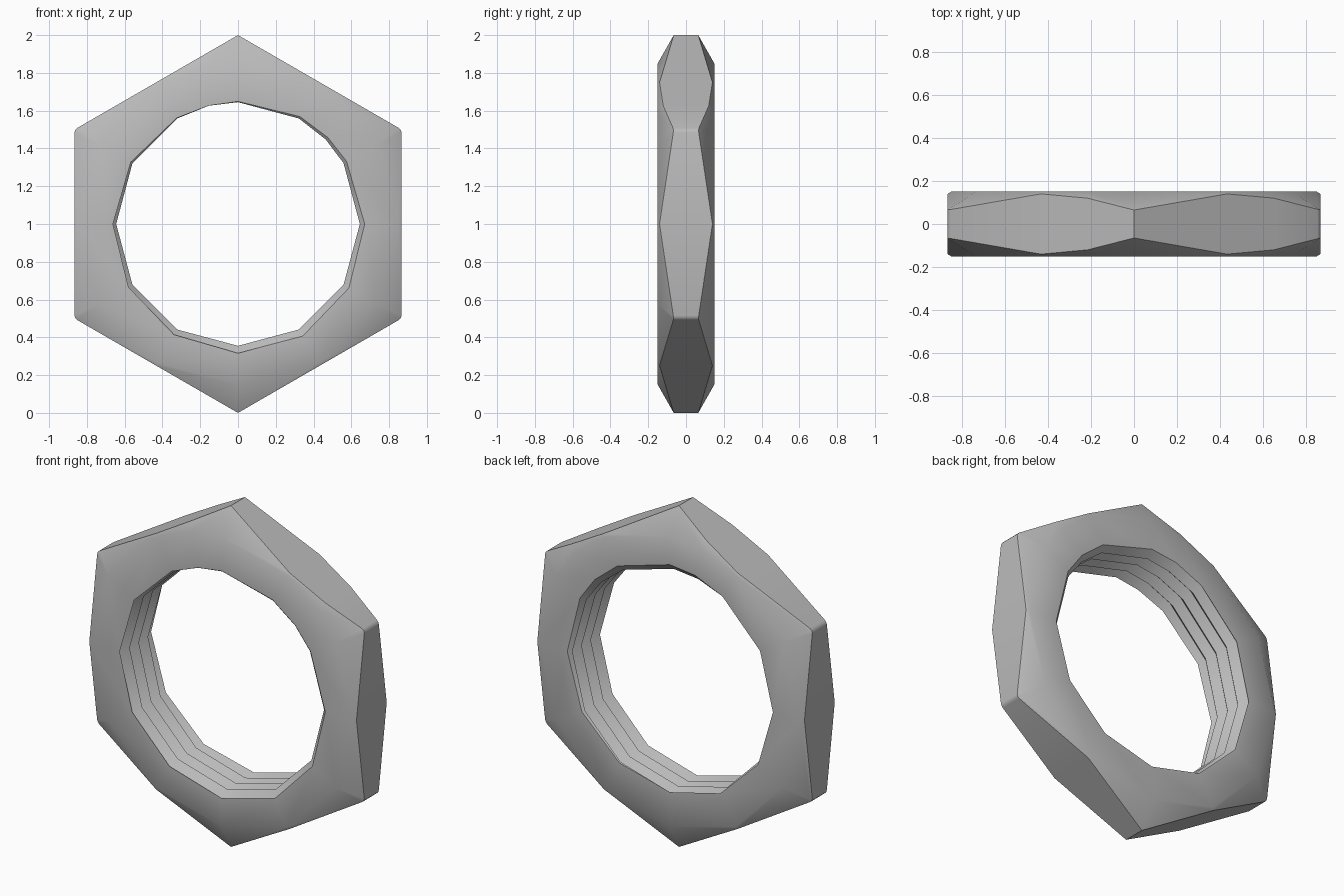
import bpy, bmesh, math

if "Cube" in bpy.data.objects:
    bpy.data.objects.remove(bpy.data.objects["Cube"])

HALF, APOTHEM, FACE_R = 0.15, 0.866, 0.85
CREST, ROOT, PITCH = 0.645, 0.688, 0.085
START = -HALF + 0.8 * PITCH
K_MIN, K_MAX = -2, 8
ANGLES = sorted([30 * i for i in range(12)] + [43.9, 103.9])
N = len(ANGLES)

bm = bmesh.new()
cache = {}


def vert(r, degrees, y):
    a = math.radians(degrees)
    co = (r * math.cos(a), y, 1 + r * math.sin(a))
    key = tuple(round(c, 4) for c in co)
    if key not in cache:
        cache[key] = bm.verts.new(co)
    return cache[key]


def face(*verts):
    unique = list(dict.fromkeys(verts))
    if len(unique) > 2 and not bm.faces.get(unique):
        bm.faces.new(unique)


def thread(i, k):
    """Point on half-turn k of the helical groove, cut off at the end faces."""
    lead = START - PITCH * ANGLES[i] / 360
    y = max(-HALF, min(HALF, lead + PITCH * k / 2))
    phase = (2 * (y - lead) / PITCH) % 2
    return vert(ROOT + (CREST - ROOT) * (1 - abs(phase - 1)), ANGLES[i], y)


def rim(i, side):
    """Hexagon edge where the conical chamfer meets the flat sides."""
    off = (ANGLES[i] + 30) % 60 - 30
    r = APOTHEM / math.cos(math.radians(off))
    return vert(r, ANGLES[i], side * (0.14 - 0.56 * (r - APOTHEM)))


# Chamfered end faces
for i in range(N):
    j = (i + 1) % N
    for side, k in ((-1, K_MIN), (1, K_MAX)):
        a, b = vert(FACE_R, ANGLES[i], side * HALF), vert(FACE_R, ANGLES[j], side * HALF)
        face(rim(i, side), rim(j, side), b, a)
        face(a, b, thread(j, k), thread(i, k))

# Flat hexagon sides
for i in range(N):
    j = (i + 1) % N
    face(rim(i, -1), rim(j, -1), rim(j, 1), rim(i, 1))

# Threaded bore, shifted one turn where the helix closes
for i in range(N):
    j, shift = ((i + 1) % N, 0) if i < N - 1 else (0, 2)
    for k in range(K_MIN, K_MAX):
        face(thread(i, k), thread(i, k + 1), thread(j, k + 1 - shift), thread(j, k - shift))

# Slightly eased side corners
corners = [e for e in bm.edges
           if all(abs(v.co.x) > 0.86 and abs(abs(v.co.z - 1) - 0.5) < 0.01 for v in e.verts)]
bmesh.ops.bevel(bm, geom=corners, offset=0.015, segments=2, profile=0.5, affect='EDGES')
bmesh.ops.recalc_face_normals(bm, faces=bm.faces)

mesh = bpy.data.meshes.new("hex_nut")
bm.to_mesh(mesh)
bm.free()
nut = bpy.data.objects.new("hex_nut", mesh)
bpy.context.collection.objects.link(nut)

# Plain steel grey
steel = bpy.data.materials.new("steel_grey")
steel.use_nodes = True
colour = (0.5, 0.5, 0.5, 1)
steel.diffuse_color = colour
steel.node_tree.nodes["Principled BSDF"].inputs["Base Color"].default_value = colour
mesh.materials.append(steel)

bpy.ops.object.select_all(action='DESELECT')
nut.select_set(True)
bpy.context.view_layer.objects.active = nut
bpy.ops.object.shade_smooth_by_angle(angle=math.radians(35))
